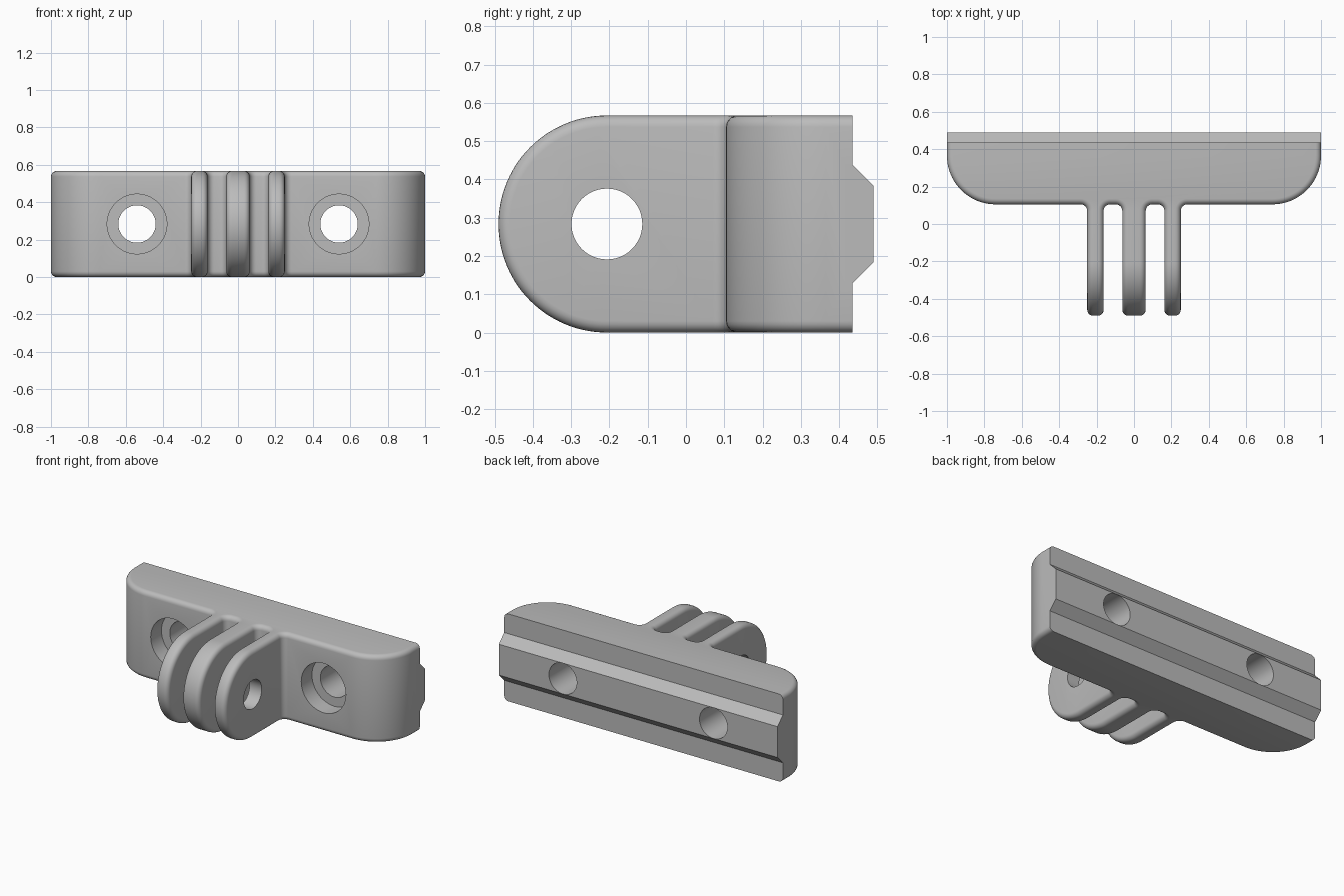
import bpy, bmesh, math
from mathutils import Vector

cube = bpy.data.objects.get("Cube")
if cube:
    bpy.data.objects.remove(cube, do_unlink=True)

H = 0.567            # height of the mount
MID = H / 2
FRONT, BACK = 0.105, 0.435
PIN_Y = -0.49 + MID  # axis of the hinge pin hole

grey = bpy.data.materials.new("plain grey")
grey.use_nodes = True
colour = (0.5, 0.5, 0.5, 1)
grey.diffuse_color = colour
grey.node_tree.nodes["Principled BSDF"].inputs["Base Color"].default_value = colour


def arc(cx, cy, r, start, end, steps):
    angles = [math.radians(start + (end - start) * i / steps) for i in range(steps + 1)]
    return [(cx + r * math.cos(a), cy + r * math.sin(a)) for a in angles]


def prism(name, points, to_3d, sweep):
    """Extrude a flat outline, placed by to_3d, along the sweep vector."""
    bm = bmesh.new()
    face = bm.faces.new([bm.verts.new(to_3d(*p)) for p in points])
    new = bmesh.ops.extrude_face_region(bm, geom=[face])["geom"]
    bmesh.ops.translate(bm, vec=Vector(sweep), verts=[v for v in new if isinstance(v, bmesh.types.BMVert)])
    bmesh.ops.recalc_face_normals(bm, faces=bm.faces)
    mesh = bpy.data.meshes.new(name)
    bm.to_mesh(mesh)
    bm.free()
    mesh.materials.append(grey)
    obj = bpy.data.objects.new(name, mesh)
    bpy.context.collection.objects.link(obj)
    return obj


def apply(obj, mod):
    bpy.context.view_layer.objects.active = obj
    bpy.ops.object.modifier_apply(modifier=mod.name)


def combine(obj, other, operation):
    mod = obj.modifiers.new("combine", "BOOLEAN")
    mod.operation, mod.solver, mod.object = operation, "EXACT", other
    apply(obj, mod)
    bpy.data.objects.remove(other, do_unlink=True)


# Plan outline: curved bar with three prongs and filleted roots
R = 0.26
FIL = 0.035
TIP = -0.7
root = FRONT - FIL
half = [(0.0625, TIP)]
half += arc(0.0625 + FIL, root, FIL, 180, 90, 8)
half += arc(0.1625 - FIL, root, FIL, 90, 0, 8)
half += [(0.1625, TIP), (0.25, TIP)]
half += arc(0.25 + FIL, root, FIL, 180, 90, 8)
half += arc(1 - R, FRONT + R, R, -90, 0, 20)
half += [(1, 0.7)]
outline = half + [(-x, y) for x, y in reversed(half)]
mount = prism("hinge_mount", outline, lambda x, y: (x, y, -0.2), (0, 0, 1))

# Round the prong ends and trim the height with a side profile
side = arc(PIN_Y, MID, MID, 270, 90, 56) + [(0.6, H), (0.6, 0)]
combine(mount, prism("side_trim", side, lambda y, z: (-1.2, y, z), (2.4, 0, 0)), "INTERSECT")

# Soften all outer edges
bevel = mount.modifiers.new("soft edges", "BEVEL")
bevel.width, bevel.segments = 0.03, 5
bevel.limit_method, bevel.angle_limit = "ANGLE", math.radians(40)
bevel.use_clamp_overlap = False
apply(mount, bevel)

# Flat back
block = [(-1.2, BACK), (1.2, BACK), (1.2, 1), (-1.2, 1)]
combine(mount, prism("back_trim", block, lambda x, y: (x, y, -0.2), (0, 0, 1)), "DIFFERENCE")

# Wedge rail along the back
rail = [(BACK - 0.02, MID - 0.155), (BACK, MID - 0.155), (0.49, MID - 0.1),
        (0.49, MID + 0.1), (BACK, MID + 0.155), (BACK - 0.02, MID + 0.155)]
combine(mount, prism("back_rail", rail, lambda y, z: (-1, y, z), (2, 0, 0)), "UNION")

# Pin hole through the prongs
pin = arc(PIN_Y, MID, 0.0925, 0, 360, 48)[:-1]
combine(mount, prism("pin_hole", pin, lambda y, z: (-0.5, y, z), (1, 0, 0)), "DIFFERENCE")

# Counterbored screw holes
for sx in (-0.54, 0.54):
    for radius, end in ((0.1, 0.7), (0.16, FRONT + 0.11)):
        ring = arc(sx, MID, radius, 0, 360, 48)[:-1]
        combine(mount, prism("screw_hole", ring, lambda x, z: (x, 0, z), (0, end, 0)), "DIFFERENCE")

bpy.ops.object.select_all(action="DESELECT")
mount.select_set(True)
bpy.context.view_layer.objects.active = mount
bpy.ops.object.shade_smooth_by_angle(angle=math.radians(30))
